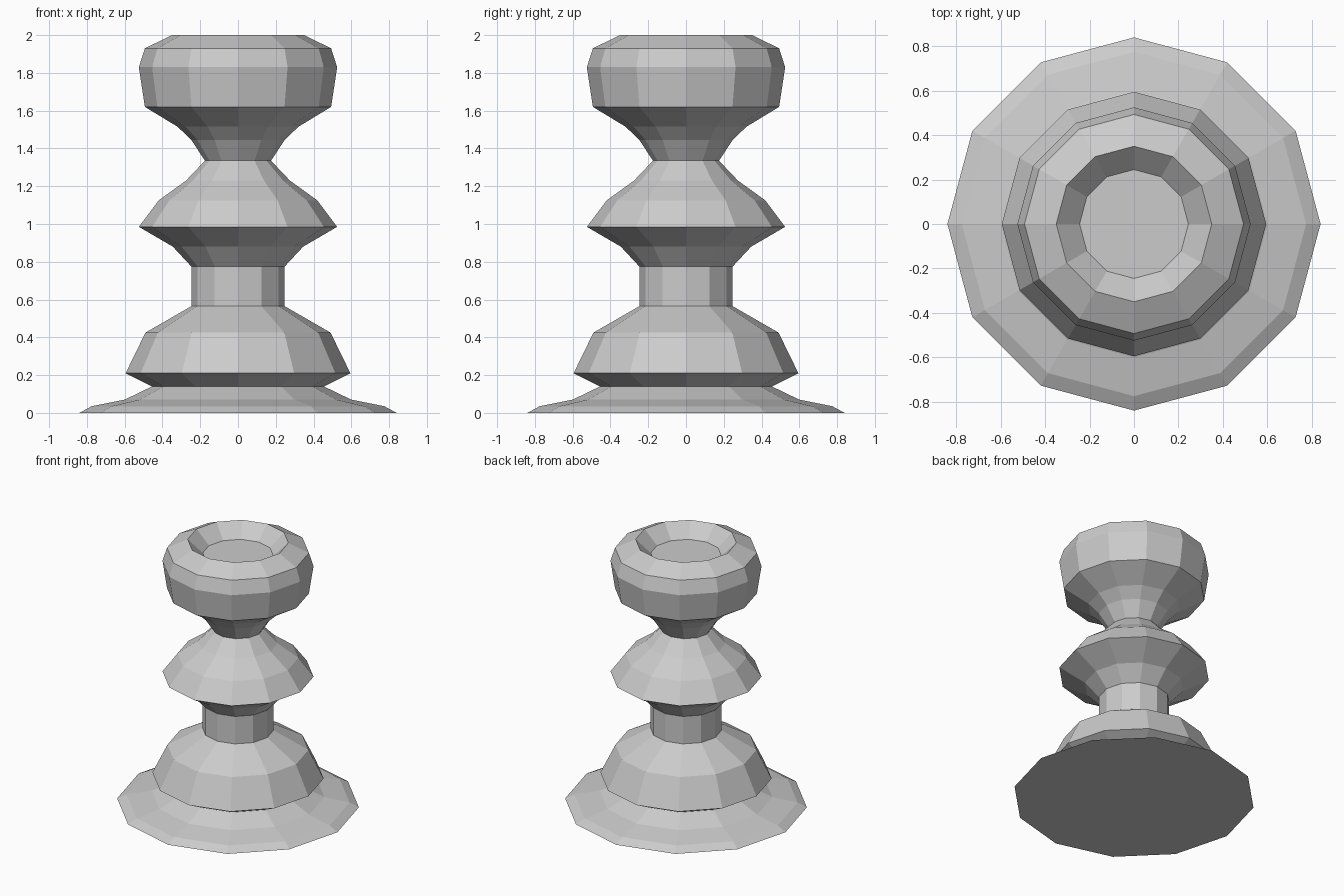
import bpy
import bmesh
from math import cos, sin, tau

SIDES = 12

cube = bpy.data.objects.get("Cube")
if cube:
    bpy.data.objects.remove(cube, do_unlink=True)

# Plain grey stone
grey = bpy.data.materials.new("grey_stone")
grey.use_nodes = True
colour = (0.6, 0.6, 0.6, 1)
grey.diffuse_color = colour
grey.node_tree.nodes["Principled BSDF"].inputs["Base Color"].default_value = colour

# Turned outline as (radius, height), from the foot up to the dished top
profile = [
    (0.84, 0), (0.775, 0.035), (0.6, 0.07), (0.455, 0.14),      # flared foot
    (0.595, 0.21), (0.49, 0.425), (0.247, 0.565),               # lower bell
    (0.247, 0.775),                                             # neck
    (0.345, 0.88), (0.525, 0.985), (0.42, 1.125), (0.275, 1.23),  # middle collar
    (0.175, 1.335), (0.247, 1.445), (0.32, 1.515),              # waist
    (0.493, 1.62), (0.525, 1.83), (0.493, 1.93),                # head
    (0.35, 2), (0.245, 1.9),                                    # rim and dish
]


def lathe(name, outline, material):
    """Spin an outline around z into a closed faceted solid."""
    bm = bmesh.new()
    rings = [[bm.verts.new((r * cos(tau * i / SIDES), r * sin(tau * i / SIDES), z))
              for i in range(SIDES)] for r, z in outline]
    for low, high in zip(rings, rings[1:]):
        for i in range(SIDES):
            j = (i + 1) % SIDES
            bm.faces.new((low[i], low[j], high[j], high[i]))
    bm.faces.new(rings[0][::-1])
    bm.faces.new(rings[-1])
    bmesh.ops.recalc_face_normals(bm, faces=bm.faces)
    mesh = bpy.data.meshes.new(name)
    bm.to_mesh(mesh)
    bm.free()
    mesh.materials.append(material)
    obj = bpy.data.objects.new(name, mesh)
    bpy.context.collection.objects.link(obj)
    return obj


lathe("turned_pedestal", profile, grey)
